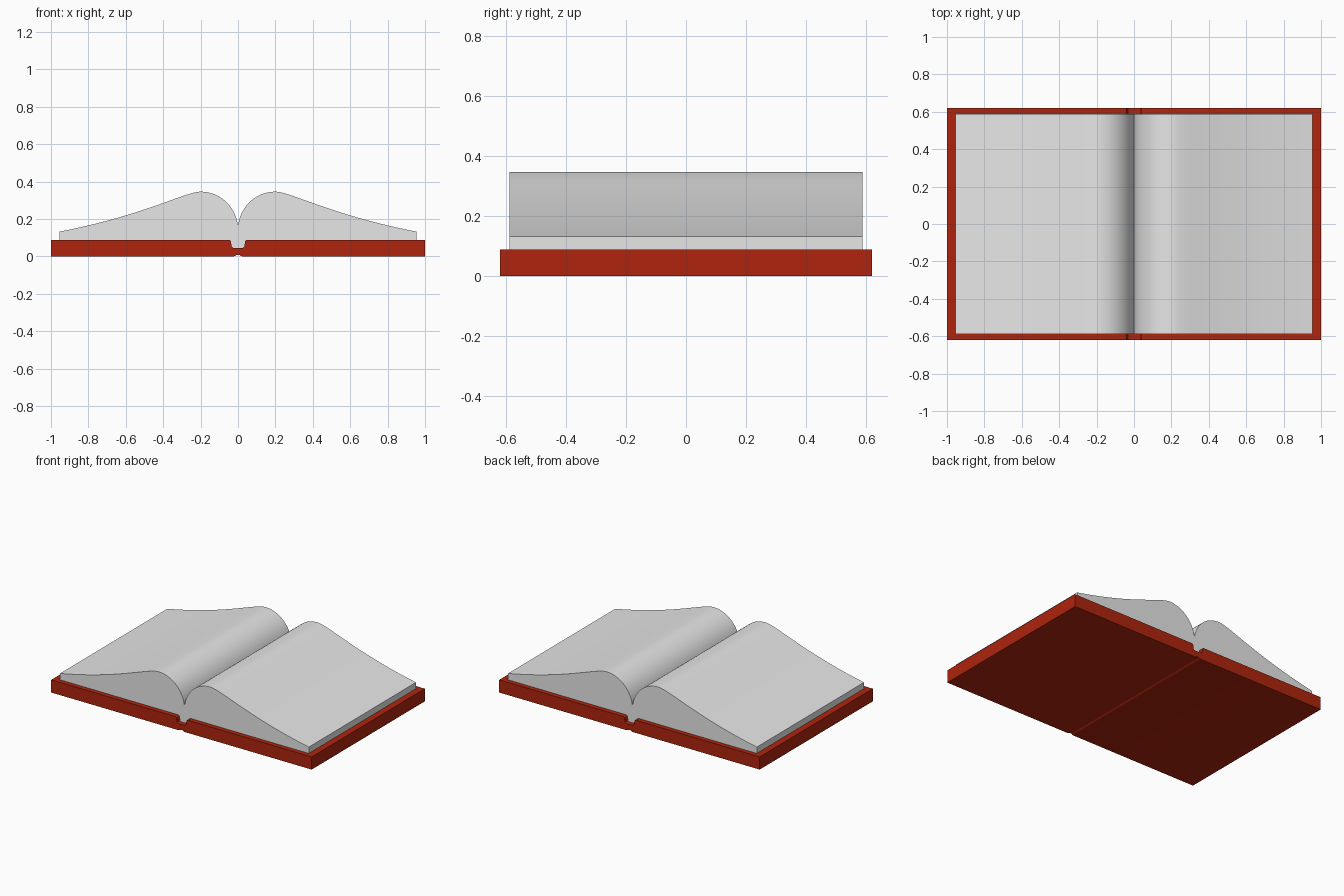
import bpy, bmesh, math
from mathutils import Vector
from mathutils.geometry import interpolate_bezier

if "Cube" in bpy.data.objects:
    bpy.data.objects.remove(bpy.data.objects["Cube"])


def material(name, rgb):
    m = bpy.data.materials.new(name)
    m.diffuse_color = (*rgb, 1)
    m.use_nodes = True
    m.node_tree.nodes["Principled BSDF"].inputs["Base Color"].default_value = m.diffuse_color
    return m


def bezier(a, b, c, d, n):
    pts = interpolate_bezier(*[Vector((x, z, 0)) for x, z in (a, b, c, d)], n)
    return [(p.x, p.y) for p in pts]


def extrude_profile(name, half, depth, mat):
    """Mirror a right-half outline (top centre to bottom centre) and extrude it along y."""
    outline = half + [(-x, z) for x, z in reversed(half) if x > 1e-5]
    bm = bmesh.new()
    face = bm.faces.new([bm.verts.new((x, -depth / 2, z)) for x, z in outline])
    ext = bmesh.ops.extrude_face_region(bm, geom=[face])
    moved = [v for v in ext["geom"] if isinstance(v, bmesh.types.BMVert)]
    bmesh.ops.translate(bm, verts=moved, vec=(0, depth, 0))
    bmesh.ops.recalc_face_normals(bm, faces=bm.faces)
    me = bpy.data.meshes.new(name)
    bm.to_mesh(me)
    bm.free()
    me.materials.append(mat)
    ob = bpy.data.objects.new(name, me)
    bpy.context.collection.objects.link(ob)
    bpy.context.view_layer.objects.active = ob
    ob.select_set(True)
    bpy.ops.object.shade_smooth_by_angle(angle=math.radians(35))
    ob.select_set(False)
    return ob


red = material("cover red", (0.43, 0.018, 0.004))
paper = material("paper grey", (0.8, 0.8, 0.8))

# Rounded spine groove shared by cover and pages, centre outwards
groove = ([(0, 0.045)] + bezier((0.018, 0.045), (0.03, 0.045), (0.036, 0.05), (0.036, 0.065), 6)
          + bezier((0.036, 0.065), (0.036, 0.08), (0.04, 0.088), (0.05, 0.088), 6)[1:])

# Cover: thick slab with the groove on top and a tiny hinge notch below
notch = bezier((0.022, 0), (0.015, 0.001), (0.012, 0.008), (0, 0.008), 6)
extrude_profile("cover", groove + [(1, 0.088), (1, 0)] + notch, 1.24, red)

# Pages: steep curl out of the gutter, then a long slope to the fore edge
curl = bezier((0, 0.16), (0.01, 0.26), (0.09, 0.346), (0.2, 0.346), 20)
slope = bezier((0.2, 0.346), (0.28, 0.346), (0.5, 0.22), (0.955, 0.132), 20)
extrude_profile("pages", curl + slope[1:] + [(0.955, 0.088)] + groove[::-1], 1.175, paper)
